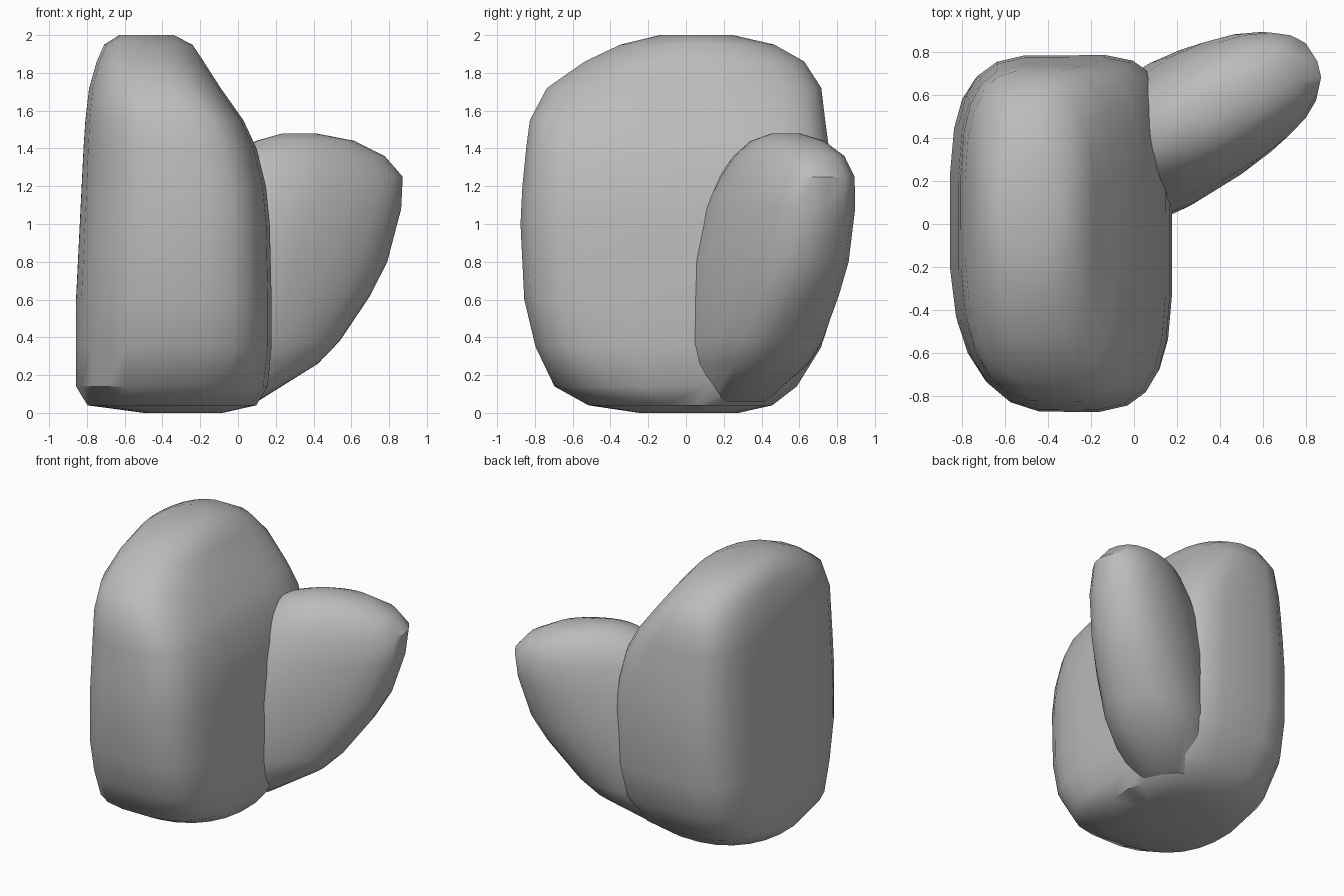
import bpy
import bmesh
import math

if "Cube" in bpy.data.objects:
    bpy.data.objects.remove(bpy.data.objects["Cube"], do_unlink=True)

# One plain stone colour
stone = bpy.data.materials.new("stone grey")
stone.use_nodes = True
colour = (0.5, 0.5, 0.5, 1)
stone.diffuse_color = colour
stone.node_tree.nodes["Principled BSDF"].inputs["Base Color"].default_value = colour


def power(value, exponent):
    return math.copysign(abs(value) ** exponent, value)


def lobe(name, sections, angle, corners, sides=24):
    """Skin a stack of rounded-box slices: (z, u min, u max, v min, v max, squareness limit).
    Corners gives the squareness of each quarter, counter-clockwise from +u +v."""
    bm = bmesh.new()
    ca, sa = math.cos(angle), math.sin(angle)
    rings = []
    for z, u0, u1, v0, v1, limit in sections:
        ring = []
        for i in range(sides):
            t = math.tau * (i + 0.5) / sides
            e = 2 / min(corners[i * 4 // sides], limit)
            u = (u0 + u1) / 2 + (u1 - u0) / 2 * power(math.cos(t), e)
            v = (v0 + v1) / 2 + (v1 - v0) / 2 * power(math.sin(t), e)
            ring.append(bm.verts.new((u * ca - v * sa, u * sa + v * ca, z)))
        rings.append(ring)
    for low, high in zip(rings, rings[1:]):
        for i in range(sides):
            j = (i + 1) % sides
            bm.faces.new((low[i], low[j], high[j], high[i]))
    bm.faces.new(rings[0][::-1])
    bm.faces.new(rings[-1])
    bmesh.ops.recalc_face_normals(bm, faces=bm.faces)
    mesh = bpy.data.meshes.new(name)
    bm.to_mesh(mesh)
    bm.free()
    mesh.materials.append(stone)
    obj = bpy.data.objects.new(name, mesh)
    bpy.context.collection.objects.link(obj)
    bpy.ops.object.select_all(action="DESELECT")
    obj.select_set(True)
    bpy.context.view_layer.objects.active = obj
    bpy.ops.object.shade_smooth_by_angle(angle=math.radians(40))


# Tall boulder, leaning in on one side, with a blunted front corner
lobe("main_boulder", [
    (0.00, -0.50, -0.08, -0.25, 0.28, 2),
    (0.04, -0.80, 0.10, -0.52, 0.46, 2.3),
    (0.14, -0.86, 0.16, -0.70, 0.59, 3),
    (0.35, -0.86, 0.18, -0.80, 0.72, 4),
    (0.60, -0.86, 0.18, -0.86, 0.77, 5),
    (1.00, -0.84, 0.17, -0.88, 0.79, 5),
    (1.20, -0.83, 0.15, -0.87, 0.78, 5),
    (1.40, -0.82, 0.10, -0.85, 0.76, 5),
    (1.55, -0.81, 0.03, -0.83, 0.74, 4),
    (1.72, -0.79, -0.09, -0.74, 0.72, 3.3),
    (1.86, -0.75, -0.18, -0.54, 0.63, 2.6),
    (1.95, -0.71, -0.24, -0.35, 0.47, 2.2),
    (2.00, -0.63, -0.34, -0.14, 0.25, 1.8),
], 0, (4.5, 3.8, 2.6, 3.8))

# Smaller slab splaying out from the base, tapering outwards
lobe("side_boulder", [
    (0.06, -0.25, 0.26, 0.08, 0.44, 2),
    (0.26, -0.25, 0.59, -0.03, 0.57, 3),
    (0.38, -0.25, 0.72, -0.06, 0.60, 3),
    (0.62, -0.25, 0.91, -0.07, 0.60, 3),
    (0.80, -0.25, 1.02, -0.07, 0.60, 3),
    (1.08, -0.10, 1.11, -0.05, 0.57, 3),
    (1.25, 0.04, 1.13, -0.01, 0.53, 3),
    (1.36, 0.16, 1.04, 0.04, 0.49, 2.6),
    (1.44, 0.30, 0.87, 0.11, 0.42, 2.3),
    (1.48, 0.46, 0.65, 0.21, 0.34, 2),
], math.radians(32), (1.9, 2.6, 1.8, 3))
